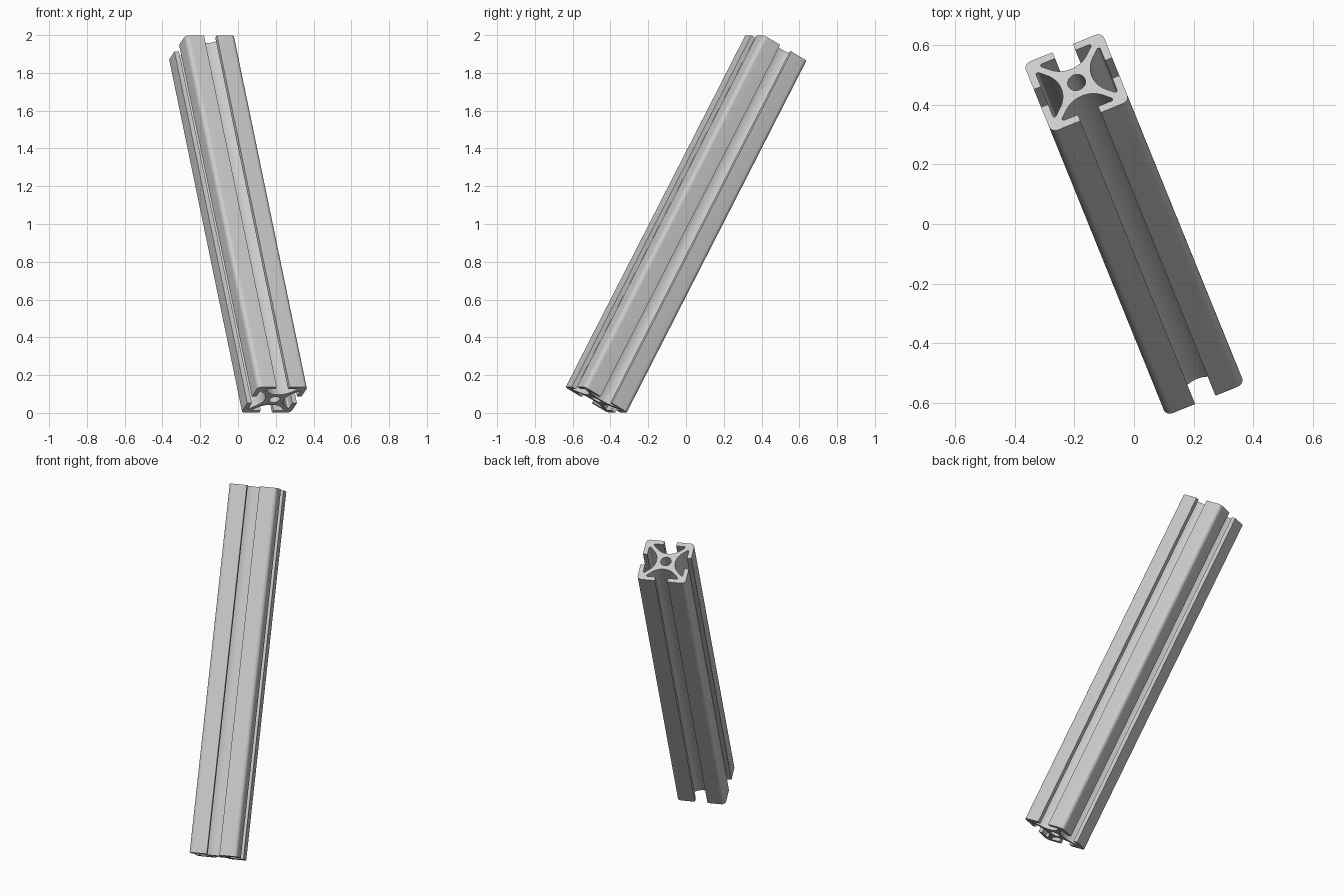
import bpy, bmesh, math
from mathutils import Vector, Matrix

if "Cube" in bpy.data.objects:
    bpy.data.objects.remove(bpy.data.objects["Cube"])

LENGTH = 2.125
HALF = 0.1418            # half the width of the square section
S = HALF / 10            # section is drawn in units of a tenth of HALF


def arc(cx, cy, r, a0, a1, n):
    return [(cx + r * math.cos(math.radians(a0 + (a1 - a0) * i / n)),
             cy + r * math.sin(math.radians(a0 + (a1 - a0) * i / n))) for i in range(n + 1)]


# One quarter of the section: up-facing T-slot, then the corner to its right
SLOT, LIP, TIP, RIB, FLOOR, ROUND = 2.6, 8.2, 0.45, 1.15, 3.9, 1.7
k = math.sqrt(0.5)
cy = (FLOOR - RIB * k) / (1 - k)          # floor arc is tangent to both ribs
right = arc(0, cy, cy - FLOOR, 270, 315, 8)
# Rounded slot tip, tangent to the rib and to the underside of the lip
ty = LIP - TIP
tx = ty - RIB - TIP / k
right += arc(tx, ty, TIP, -45, 90, 6)
right += [(SLOT, LIP), (SLOT, 10)]
left = [(-x, y) for x, y in reversed(right[1:])]
corner = arc(10 - ROUND, 10 - ROUND, ROUND, 90, 0, 8)
quarter = left + right + corner

outline = []
for q in range(4):
    c, s = [(1, 0), (0, -1), (-1, 0), (0, 1)][q]
    outline += [(x * c - y * s, x * s + y * c) for x, y in quarter]
bore = arc(0, 0, 2.15, 0, 360, 32)[:-1]

# Filled section extruded along its length
curve = bpy.data.curves.new("extrusion_bar", 'CURVE')
curve.dimensions = '2D'
curve.fill_mode = 'BOTH'
curve.extrude = LENGTH / 2
for loop in (outline, bore):
    spline = curve.splines.new('POLY')
    spline.points.add(len(loop) - 1)
    for p, (x, y) in zip(spline.points, loop):
        p.co = (x * S, y * S, 0, 1)
    spline.use_cyclic_u = True

bar = bpy.data.objects.new("extrusion_bar", curve)
bpy.context.collection.objects.link(bar)
bpy.context.view_layer.objects.active = bar
bar.select_set(True)
bpy.ops.object.convert(target='MESH')
bar = bpy.context.object

# Weld caps to walls
bm = bmesh.new()
bm.from_mesh(bar.data)
bmesh.ops.remove_doubles(bm, verts=bm.verts, dist=1e-5)
bmesh.ops.recalc_face_normals(bm, faces=bm.faces)
bm.to_mesh(bar.data)
bm.free()

# Lean the bar back and to the left
axis = Vector((-0.386, 0.952, 1.864)).normalized()
u = Vector((-axis.x, -axis.y, 0)).normalized()
u = Vector((-u.y, u.x, 0))
v = axis.cross(u)
rot = Matrix((u, v, axis)).transposed().to_4x4()
bar.data.transform(Matrix.Translation((0, 0, 1)) @ rot)
bpy.ops.object.shade_smooth_by_angle(angle=math.radians(30))

aluminium = bpy.data.materials.new("aluminium_grey")
aluminium.diffuse_color = (0.6, 0.6, 0.6, 1)
aluminium.use_nodes = True
aluminium.node_tree.nodes["Principled BSDF"].inputs["Base Color"].default_value = aluminium.diffuse_color
bar.data.materials.clear()
bar.data.materials.append(aluminium)
